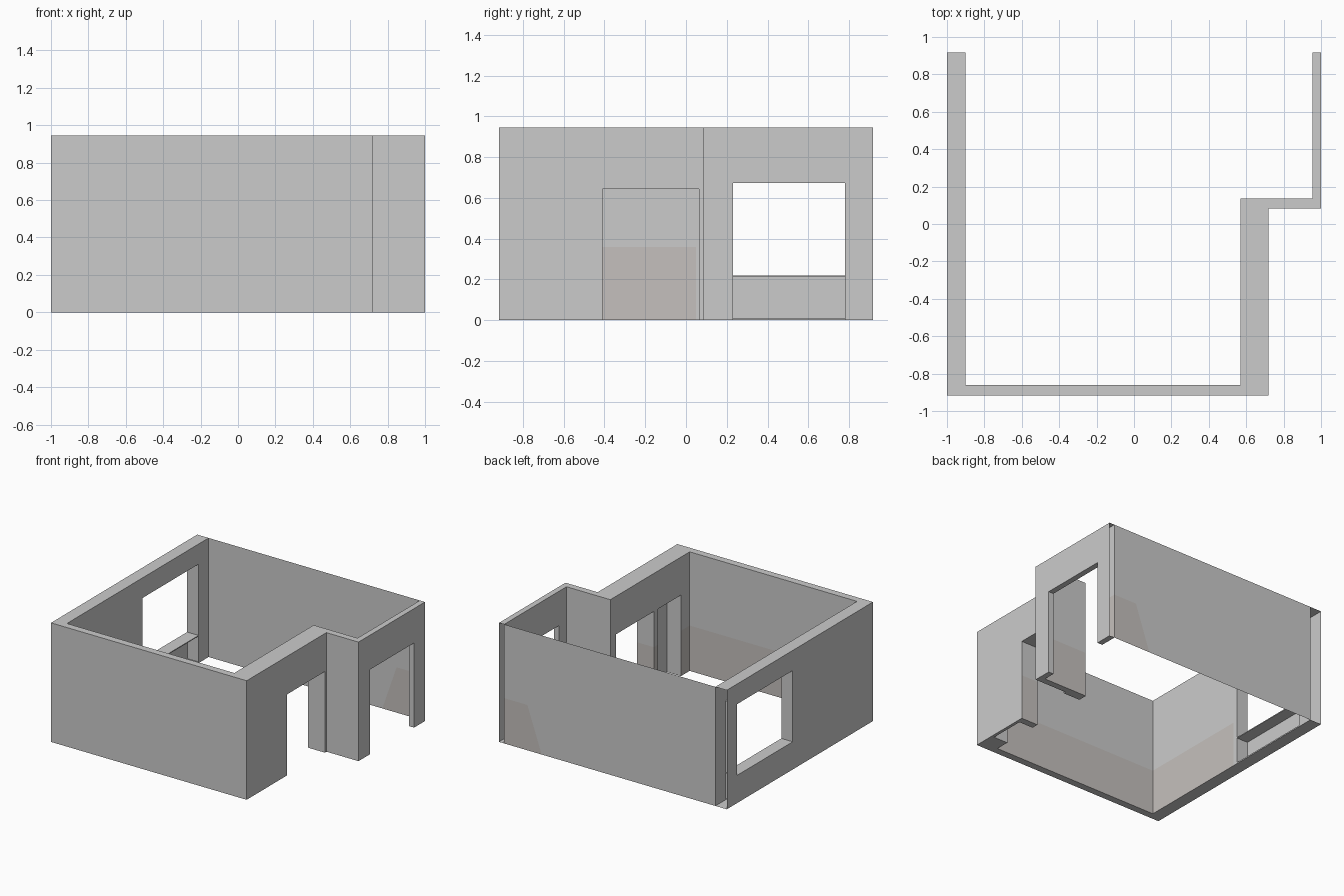
import bpy, bmesh
from mathutils import Vector

if "Cube" in bpy.data.objects:
    bpy.data.objects.remove(bpy.data.objects["Cube"])

H = 0.945          # wall height
DADO = 0.36        # top of the darker lower band
BACK = 0.917

grey = bpy.data.materials.new("wall_grey")
grey.diffuse_color = (0.8, 0.8, 0.8, 1)
grey.use_nodes = True
grey.node_tree.nodes["Principled BSDF"].inputs["Base Color"].default_value = grey.diffuse_color
band = bpy.data.materials.new("lower_band")
band.diffuse_color = (0.56, 0.53, 0.51, 1)
band.use_nodes = True
band.node_tree.nodes["Principled BSDF"].inputs["Base Color"].default_value = band.diffuse_color


def new_object(name, bm):
    me = bpy.data.meshes.new(name)
    bm.to_mesh(me)
    bm.free()
    ob = bpy.data.objects.new(name, me)
    bpy.context.collection.objects.link(ob)
    return ob


def cut_box(target, x0, x1, y0, y1, z0, z1):
    """Subtract a box from the target."""
    bm = bmesh.new()
    bmesh.ops.create_cube(bm, size=1)
    for v in bm.verts:
        v.co = Vector(((x0 + x1) / 2 + v.co.x * (x1 - x0),
                       (y0 + y1) / 2 + v.co.y * (y1 - y0),
                       (z0 + z1) / 2 + v.co.z * (z1 - z0)))
    cutter = new_object("cutter", bm)
    cutter.hide_render = True
    mod = target.modifiers.new("cut", 'BOOLEAN')
    mod.operation = 'DIFFERENCE'
    mod.solver = 'EXACT'
    mod.object = cutter
    bpy.context.view_layer.objects.active = target
    bpy.ops.object.modifier_apply(modifier=mod.name)
    bpy.data.objects.remove(cutter)


def paint_band(ob, test, open_ends=False):
    """Split the faces at the band's edges and colour those passing the test."""
    bm = bmesh.new()
    bm.from_mesh(ob.data)
    bm.normal_update()
    if open_ends:
        ends = [f for f in bm.faces if f.normal.y > 0.9
                and f.calc_center_median().y > BACK - 0.01]
        bmesh.ops.delete(bm, geom=ends, context='FACES')
    for co, no in (((0, 0, DADO), (0, 0, 1)), ((0, 0.05, 0), (0, 1, 0))):
        bmesh.ops.bisect_plane(bm, geom=bm.verts[:] + bm.edges[:] + bm.faces[:],
                               plane_co=co, plane_no=no)
    bm.normal_update()
    for f in bm.faces:
        c = f.calc_center_median()
        f.material_index = int(c.z < DADO and test(c, f.normal))
    bm.to_mesh(ob.data)
    bm.free()


# Walls: plan outline extruded upward
plan = [(-1, BACK), (-1, -BACK), (0.718, -BACK), (0.718, 0.083), (1, 0.083),
        (1, BACK), (0.955, BACK), (0.955, 0.135), (0.57, 0.135),
        (0.57, -0.86), (-0.9, -0.86), (-0.9, BACK)]
bm = bmesh.new()
base = bm.faces.new([bm.verts.new((x, y, 0)) for x, y in plan])
top = bmesh.ops.extrude_face_region(bm, geom=[base])["geom"]
for v in top:
    if isinstance(v, bmesh.types.BMVert):
        v.co.z = H
bmesh.ops.recalc_face_normals(bm, faces=bm.faces[:])
walls = new_object("walls", bm)
walls.data.materials.append(grey)
walls.data.materials.append(band)

# Openings and recesses
cut_box(walls, 0.5, 0.8, -0.41, 0.063, -0.1, 0.643)      # side doorway
cut_box(walls, 0.5, 0.694, -0.75, -0.465, -0.1, 0.643)   # niche beside the doorway
cut_box(walls, 0.9, 1.1, 0.23, 0.78, -0.1, 0.672)        # bay opening
cut_box(walls, -1.1, -0.8, 0.09, 0.79, 0.22, 0.785)      # window
cut_box(walls, -0.997, -0.8, 0.09, 0.79, 0.01, 0.213)    # recess under the sill


def interior(c, n):
    def on(value, target):
        return abs(value - target) < 0.003
    if n.x > 0.9:
        return on(c.x, -0.9) and c.y < 0.05
    if n.x < -0.9:
        return on(c.x, 0.57) or on(c.x, 0.955)
    return n.y > 0.9 and any(on(c.y, t) for t in (-0.86, -0.41, 0.135))


paint_band(walls, interior, open_ends=True)

# Back wall: single sheet with a doorway
sheet = [(-0.9, 0), (0.29, 0), (0.29, 0.645), (0.625, 0.645), (0.625, 0),
         (0.955, 0), (0.955, H), (-0.9, H)]
bm = bmesh.new()
bm.faces.new([bm.verts.new((x, BACK, z)) for x, z in reversed(sheet)])
bmesh.ops.triangulate(bm, faces=bm.faces[:])
back_wall = new_object("back_wall", bm)
back_wall.data.materials.append(grey)
back_wall.data.materials.append(band)
paint_band(back_wall, lambda c, n: c.x > 0.625)
